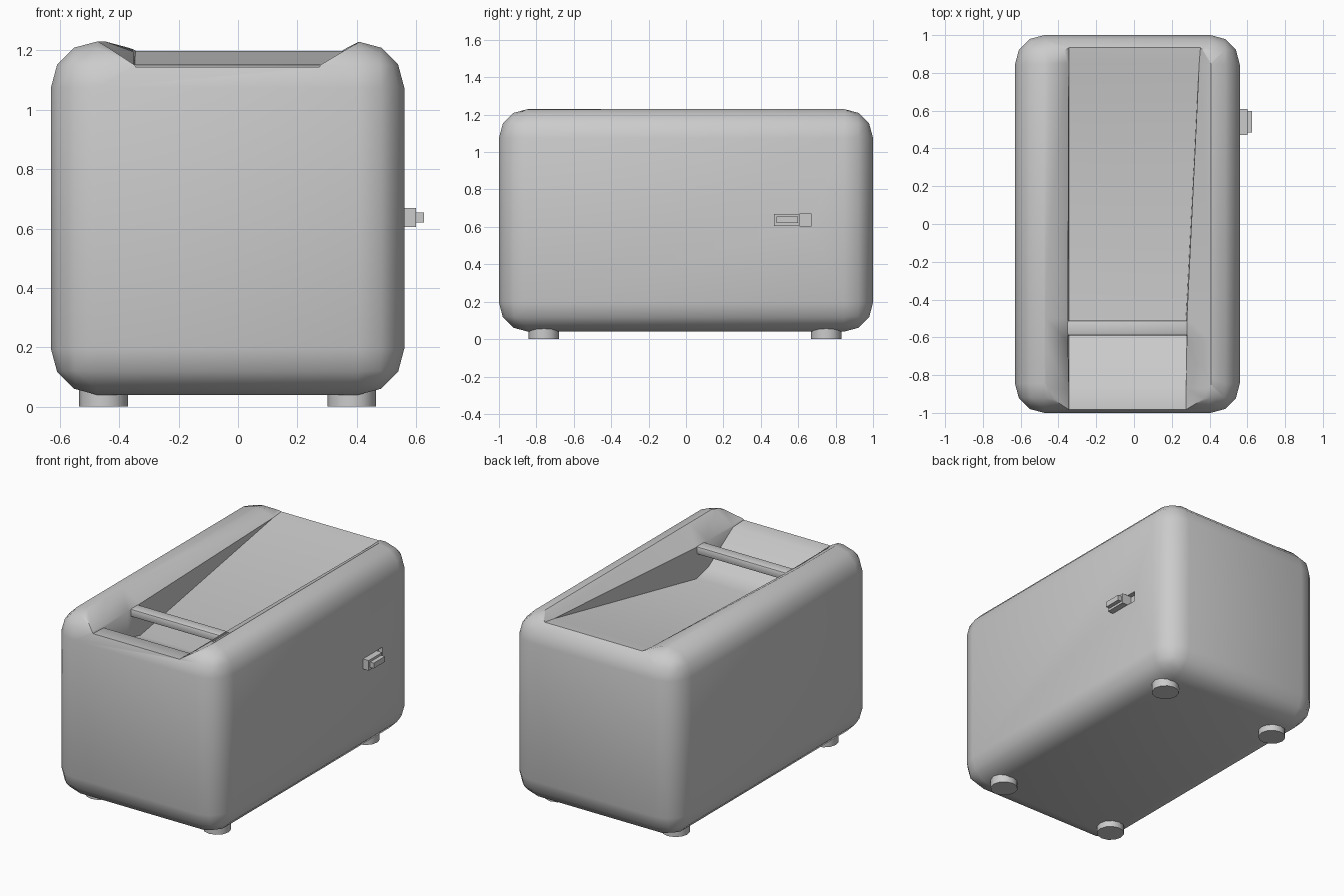
import bpy, bmesh

if "Cube" in bpy.data.objects:
    bpy.data.objects.remove(bpy.data.objects["Cube"])


def add_object(name, bm):
    mesh = bpy.data.meshes.new(name)
    bmesh.ops.recalc_face_normals(bm, faces=bm.faces)
    bm.to_mesh(mesh)
    bm.free()
    obj = bpy.data.objects.new(name, mesh)
    bpy.context.collection.objects.link(obj)
    return obj


def box(name, lo, hi, bevel=0.0, segments=1):
    bm = bmesh.new()
    bmesh.ops.create_cube(bm, size=1)
    for v in bm.verts:
        v.co = [(a + b) / 2 + c * (b - a) for a, b, c in zip(lo, hi, v.co)]
    if bevel:
        bmesh.ops.bevel(bm, geom=bm.edges[:], offset=bevel, segments=segments,
                        profile=0.5, affect='EDGES')
    return add_object(name, bm)


def loft(name, sections):
    bm = bmesh.new()
    rings = [[bm.verts.new(p) for p in s] for s in sections]
    n = len(rings[0])
    for a, b in zip(rings, rings[1:]):
        for i in range(n):
            j = (i + 1) % n
            bm.faces.new((a[i], a[j], b[j], b[i]))
    bm.faces.new(rings[0])
    bm.faces.new(rings[-1][::-1])
    bmesh.ops.triangulate(bm, faces=bm.faces[:])
    return add_object(name, bm)


def smooth(obj, angle=0.7):
    bpy.ops.object.select_all(action='DESELECT')
    obj.select_set(True)
    bpy.context.view_layer.objects.active = obj
    bpy.ops.object.shade_smooth_by_angle(angle=angle)


def cut(obj, cutter):
    mod = obj.modifiers.new("cut", 'BOOLEAN')
    mod.operation = 'DIFFERENCE'
    mod.solver = 'EXACT'
    mod.object = cutter
    bpy.context.view_layer.objects.active = obj
    bpy.ops.object.modifier_apply(modifier=mod.name)
    bpy.data.objects.remove(cutter)


# Rounded housing
body = box("body", (-0.63, -1, 0.04), (0.56, 1, 1.23), 0.155, 3)

# Sunken top channel: (y, floor height, right edge)
stations = [(-1.1, 1.15, 0.28), (-0.87, 1.14, 0.28), (-0.62, 0.98, 0.28),
            (-0.50, 0.95, 0.28), (0.85, 1.19, 0.35), (1.1, 1.215, 0.37)]
sections = []
for y, z, xr in stations:
    lip = max(1.15, z + 0.005)
    sections.append([(-0.50, y, 1.25), (-0.35, y, lip), (-0.345, y, z),
                     (xr - 0.005, y, z), (xr, y, lip), (0.443, y, 1.25)])
cut(body, loft("channel_cutter", sections))

# Small lever recess in the right side
cut(body, box("recess_cutter", (0.53, 0.605, 0.605), (0.60, 0.67, 0.67)))
smooth(body)

# Crossbar over the channel
smooth(box("slot_bar", (-0.36, -0.59, 1.10), (0.29, -0.51, 1.152), 0.012, 2))

# Lever with its knob
box("lever", (0.54, 0.47, 0.605), (0.60, 0.608, 0.67))
box("lever_knob", (0.59, 0.485, 0.62), (0.626, 0.598, 0.655))

# Feet
for side, x in (("left", -0.453), ("right", 0.383)):
    for end, y in (("front", -0.76), ("back", 0.75)):
        bm = bmesh.new()
        bmesh.ops.create_cone(bm, cap_ends=True, segments=12, radius1=0.082,
                              radius2=0.082, depth=0.1)
        bmesh.ops.translate(bm, verts=bm.verts, vec=(x, y, 0.05))
        smooth(add_object(f"{end}_{side}_foot", bm))
